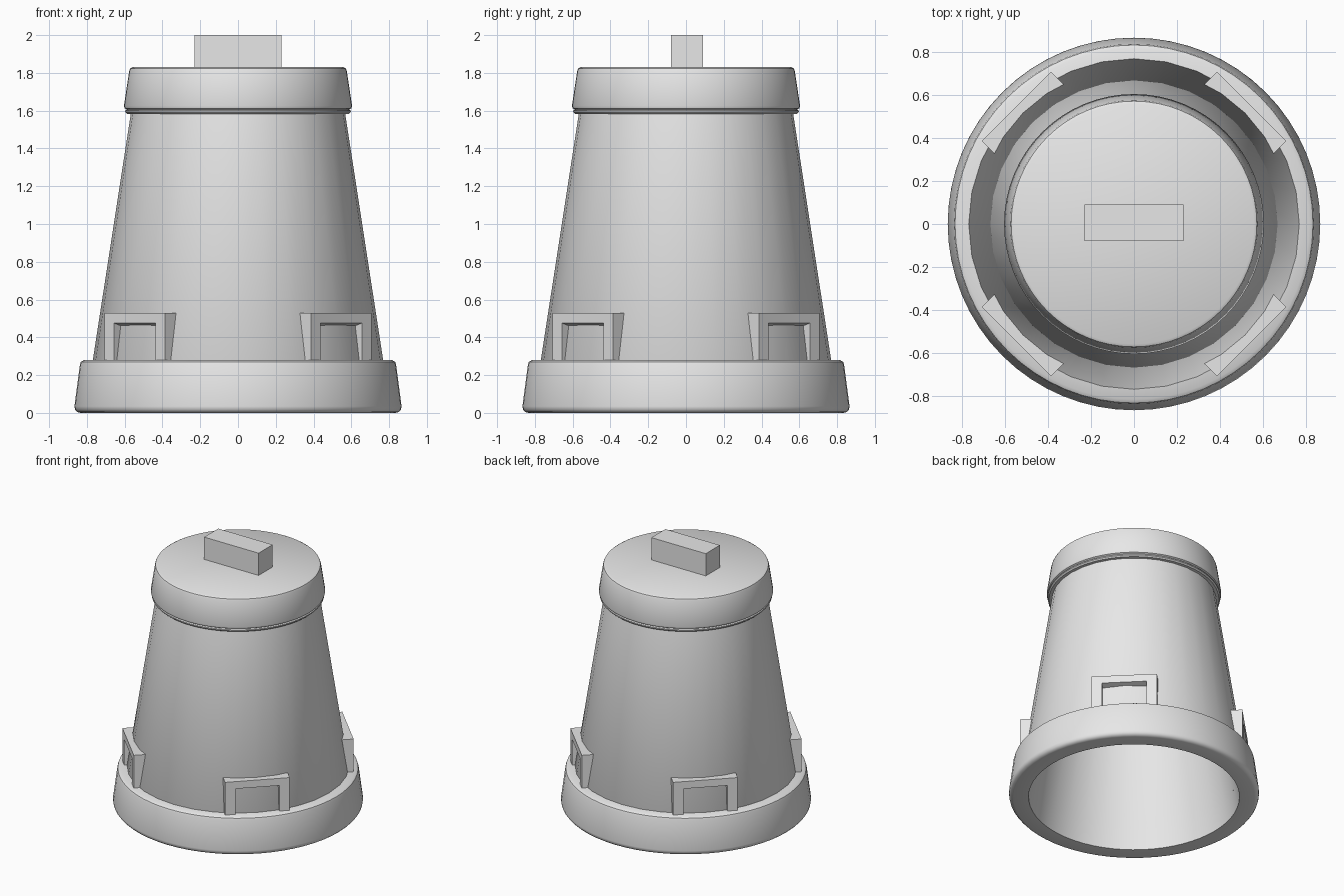
import bpy, bmesh, math
from mathutils import Matrix

if "Cube" in bpy.data.objects:
    bpy.data.objects.remove(bpy.data.objects["Cube"], do_unlink=True)

grey = bpy.data.materials.new("plain grey")
grey.use_nodes = True
COLOUR = (0.8, 0.8, 0.8, 1)
grey.diffuse_color = COLOUR
grey.node_tree.nodes["Principled BSDF"].inputs["Base Color"].default_value = COLOUR


def finish(name, bm, smooth):
    bmesh.ops.recalc_face_normals(bm, faces=bm.faces)
    mesh = bpy.data.meshes.new(name)
    bm.to_mesh(mesh)
    bm.free()
    mesh.materials.append(grey)
    obj = bpy.data.objects.new(name, mesh)
    bpy.context.collection.objects.link(obj)
    if smooth:
        bpy.ops.object.select_all(action="DESELECT")
        obj.select_set(True)
        bpy.context.view_layer.objects.active = obj
        bpy.ops.object.shade_smooth_by_angle(angle=math.radians(40))
    return obj


def lathe(name, profile, sides, closed=False):
    """Turn a profile of (radius, height) points around the z axis."""
    bm = bmesh.new()
    verts = [bm.verts.new((r, 0, z)) for r, z in profile]
    pairs = list(zip(verts, verts[1:]))
    if closed:
        pairs.append((verts[-1], verts[0]))
    edges = [bm.edges.new(p) for p in pairs]
    bmesh.ops.spin(bm, geom=verts + edges, cent=(0, 0, 0), axis=(0, 0, 1),
                   angle=math.tau, steps=sides, use_duplicate=False)
    bmesh.ops.remove_doubles(bm, verts=bm.verts, dist=0.0005)
    return finish(name, bm, True)


# Hollow tapered body, open underneath
lathe("body_wall", [(0.77, 0.27), (0.565, 1.6), (0.5, 1.6), (0.5, 1.55), (0.71, 0.15)], 32, True)

# Rounded base rim
lathe("base_rim", [(0.73, 0), (0.835, 0), (0.852, 0.005), (0.863, 0.018), (0.866, 0.035),
                   (0.837, 0.255), (0.832, 0.27), (0.815, 0.28), (0.69, 0.28)], 64, True)

# Cap with a small stepped lip
lathe("cap", [(0, 1.56), (0.5, 1.56), (0.56, 1.583), (0.588, 1.583), (0.597, 1.592), (0.597, 1.6),
              (0.588, 1.605), (0.6, 1.612), (0.604, 1.625),
              (0.576, 1.81), (0.571, 1.823), (0.558, 1.83), (0, 1.83)], 64)

# Grip bar on the cap
bm = bmesh.new()
bmesh.ops.create_cube(bm, size=1, matrix=Matrix.Translation((0, 0.005, 1.905))
                      @ Matrix.Diagonal((0.46, 0.17, 0.19, 1)))
finish("grip_bar", bm, False)


def bracket(name, angle):
    """Arch-shaped frame whose back leans with the body wall."""
    bm = bmesh.new()
    low, high, inner_top = 0.275, 0.53, 0.475
    arch = [(-0.227, low), (-0.227, high), (0.227, high), (0.227, low),
            (0.155, low), (0.155, inner_top), (-0.155, inner_top), (-0.155, low)]
    front = [bm.verts.new((0.773, u, z)) for u, z in arch]
    back = []
    for u, z in arch:
        depth = 0.728 - 0.145 * (z - low)
        drop = 0.02 if z == inner_top else 0
        back.append(bm.verts.new((depth, u, z - drop)))
    for ring in (front, back):
        for quad in ((0, 1, 6, 7), (1, 2, 5, 6), (2, 3, 4, 5)):
            bm.faces.new([ring[i] for i in quad])
    for i in range(len(arch)):
        j = (i + 1) % len(arch)
        bm.faces.new((front[i], front[j], back[j], back[i]))
    bm.transform(Matrix.Rotation(angle, 4, "Z"))
    finish(name, bm, False)


# Four brackets on the diagonals
for i, place in enumerate(("back_left", "back_right", "front_right", "front_left")):
    bracket(place + "_bracket", math.radians(45 + 90 * i))
